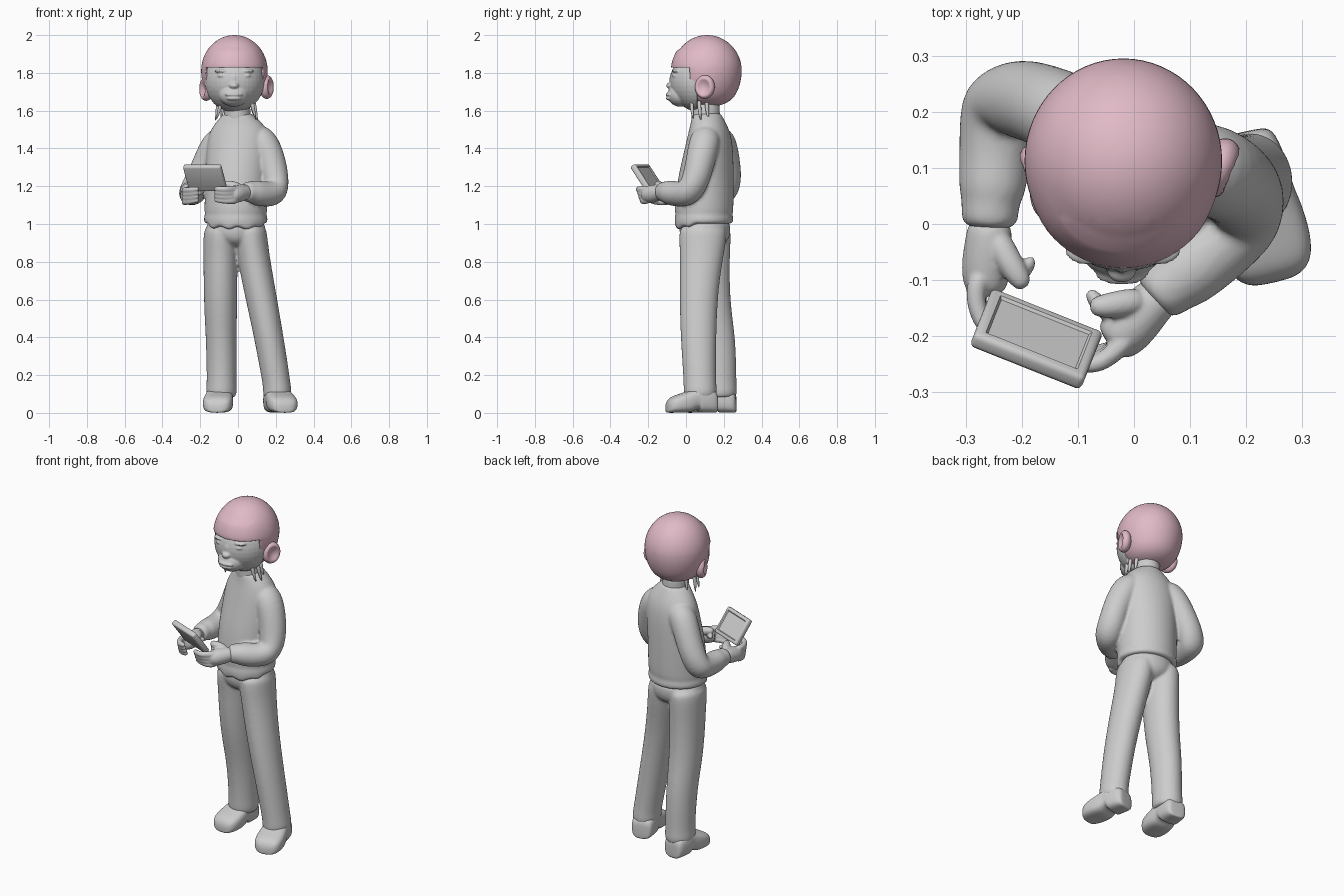
import bpy, bmesh, math
from mathutils import Vector, Matrix

if "Cube" in bpy.data.objects:
    bpy.data.objects.remove(bpy.data.objects["Cube"])


def material(name, rgb):
    m = bpy.data.materials.new(name)
    m.diffuse_color = (*rgb, 1)
    m.use_nodes = True
    m.node_tree.nodes["Principled BSDF"].inputs["Base Color"].default_value = m.diffuse_color
    return m


GREY = material("light_grey", (0.61, 0.61, 0.61))
PINK = material("soft_pink", (0.75, 0.49, 0.565))


def from_bm(name, bm, mat=GREY, subsurf=0):
    bmesh.ops.recalc_face_normals(bm, faces=bm.faces[:])
    mesh = bpy.data.meshes.new(name)
    bm.to_mesh(mesh)
    bm.free()
    mesh.materials.append(mat)
    for p in mesh.polygons:
        p.use_smooth = True
    ob = bpy.data.objects.new(name, mesh)
    bpy.context.collection.objects.link(ob)
    if subsurf:
        mod = ob.modifiers.new("smooth", "SUBSURF")
        mod.levels = mod.render_levels = subsurf
    return ob


def merge(name, parts, voxel, rounds):
    """Fuse overlapping parts into one soft skin."""
    dg = bpy.context.evaluated_depsgraph_get()
    bm = bmesh.new()
    for ob in parts:
        bm.from_mesh(bpy.data.meshes.new_from_object(ob.evaluated_get(dg)))
    for ob in parts:
        bpy.data.objects.remove(ob)
    ob = from_bm(name, bm)
    mod = ob.modifiers.new("fuse", "REMESH")
    mod.mode, mod.voxel_size, mod.use_smooth_shade = "VOXEL", voxel, True
    mod = ob.modifiers.new("soften", "SMOOTH")
    mod.factor, mod.iterations = .5, rounds


def loft(name, rings, n=16, power=1.0, tweak=None, subsurf=2):
    """Skin rings given as (centre, u axis, v axis), closed at both ends."""
    bm = bmesh.new()
    loops = []
    for c, u, v in rings:
        loop = []
        for i in range(n):
            ca, sa = (math.copysign(abs(f(2 * math.pi * i / n)) ** power, f(2 * math.pi * i / n))
                      for f in (math.cos, math.sin))
            loop.append(bm.verts.new(Vector(c) + Vector(u) * ca + Vector(v) * sa))
        loops.append(loop)
    for a, b in zip(loops, loops[1:]):
        for i in range(n):
            bm.faces.new((a[i], a[(i + 1) % n], b[(i + 1) % n], b[i]))
    bm.faces.new(loops[0])
    bm.faces.new(loops[-1])
    for v in bm.verts if tweak else ():
        tweak(v)
    return from_bm(name, bm, GREY, subsurf)


def stack(name, rows, turn=0, tweak=None, n=16):
    """Horizontal rings: (z, cx, cy, rx, ry)."""
    c, s = math.cos(math.radians(turn)), math.sin(math.radians(turn))
    u, v = Vector((c, s, 0)), Vector((-s, c, 0))
    return loft(name, [((x, y, z), u * a, v * b) for z, x, y, a, b in rows], n, tweak=tweak)


def tube(name, pts, n=12, subsurf=2):
    """Round limb along (x, y, z, radius) points."""
    P = [Vector(p[:3]) for p in pts]
    rings, prev, u = [], None, None
    for i, p in enumerate(P):
        t = (P[min(i + 1, len(P) - 1)] - P[max(i - 1, 0)]).normalized()
        u = prev.rotation_difference(t) @ u if prev else t.orthogonal().normalized()
        prev = t
        rings.append((p, u * pts[i][3], t.cross(u) * pts[i][3]))
    return loft(name, rings, n, subsurf=subsurf)


def ball_bm(c, r, seg=32):
    bm = bmesh.new()
    bmesh.ops.create_uvsphere(bm, u_segments=seg, v_segments=seg // 2, radius=1,
                              matrix=Matrix.Translation(c) @ Matrix.Diagonal((*r, 1)))
    return bm


def ball(c, r):
    return from_bm("lump", ball_bm(c, r, 24))


def bisect(bm, co, no, clear=False):
    bmesh.ops.bisect_plane(bm, geom=bm.verts[:] + bm.edges[:] + bm.faces[:],
                           plane_co=co, plane_no=no, clear_outer=clear)


# ---- sweater: body with a wavy front hem, two sleeves with cuffs
def wavy_hem(v):
    if v.co.z < 1.025 and v.co.y < 0.03:
        v.co.z -= 0.005 + 0.032 * abs(math.sin(32 * v.co.x))


merge("sweater", [stack("body", [
    (1.59, 0, .11, .065, .07), (1.575, 0, .11, .085, .08), (1.54, .005, .118, .122, .09),
    (1.48, .005, .125, .165, .112), (1.38, 0, .12, .168, .13), (1.25, -.01, .105, .167, .147),
    (1.12, -.01, .097, .167, .155), (1.065, -.012, .095, .167, .155),
    (1.05, -.012, .095, .163, .15), (1.03, -.012, .095, .171, .157),
    (1.005, -.012, .095, .168, .154), (1.0, -.012, .095, .15, .135)], -10, wavy_hem, 32),
    tube("left_sleeve", [
        (-.05, .165, 1.475, .065), (-.115, .19, 1.437, .082), (-.165, .215, 1.33, .075),
        (-.215, .226, 1.22, .075), (-.24, .213, 1.165, .078), (-.25, .12, 1.16, .064),
        (-.252, .06, 1.165, .064), (-.256, .04, 1.165, .053), (-.257, .01, 1.165, .054),
        (-.258, -.01, 1.165, .045)]),
    tube("right_sleeve", [
        (.06, .118, 1.48, .068), (.132, .1, 1.447, .088), (.18, .076, 1.33, .08),
        (.2, .046, 1.21, .077), (.192, .005, 1.16, .076), (.14, -.047, 1.157, .07),
        (.09, -.088, 1.167, .068), (.07, -.104, 1.17, .058), (.045, -.122, 1.17, .056),
        (.03, -.135, 1.17, .045)])], .008, 4)

# ---- trousers
merge("trousers", [stack("seat", [
    (1.03, -.012, .1, .15, .13), (.98, -.012, .1, .163, .14), (.93, -.012, .1, .15, .135),
    (.895, -.008, .1, .09, .11), (.875, -.005, .1, .03, .06)]),
    stack("left_leg", [
        (1.0, -.085, .11, .085, .12), (.95, -.092, .11, .094, .132), (.85, -.092, .115, .093, .12),
        (.7, -.093, .12, .091, .113), (.55, -.092, .135, .089, .106), (.4, -.089, .163, .083, .1),
        (.25, -.087, .175, .081, .093), (.15, -.087, .178, .08, .091),
        (.12, -.088, .18, .084, .093), (.085, -.088, .18, .079, .088), (.08, -.088, .18, .06, .07)]),
    stack("right_leg", [
        (1.0, .06, .09, .085, .12), (.95, .066, .09, .09, .13), (.85, .078, .085, .088, .12),
        (.7, .105, .072, .087, .107), (.55, .134, .066, .084, .101), (.4, .163, .066, .08, .096),
        (.25, .189, .07, .078, .09), (.15, .205, .074, .075, .088), (.12, .208, .075, .078, .09),
        (.085, .208, .075, .074, .086), (.08, .208, .075, .06, .07)])], .008, 5)


# ---- shoes with a notch ahead of the heel
def shoe(name, heel, toe):
    h, t = Vector((*heel, 0)), Vector((*toe, 0))
    side = Vector((h.y - t.y, t.x - h.x, 0)).normalized()
    rows = [(0, .04, 0, .08), (.03, .064, 0, .125), (.3, .072, 0, .145), (.35, .072, 0, .145),
            (.38, .072, .02, .14), (.46, .074, .016, .13), (.54, .079, 0, .12),
            (.75, .083, 0, .1), (.9, .074, 0, .085), (.97, .055, 0, .065), (1, .03, 0.005, .04)]
    loft(name, [(h.lerp(t, s) + Vector((0, 0, (b + top) / 2)), side * w,
                 Vector((0, 0, (top - b) / 2))) for s, w, b, top in rows], power=.65)


shoe("left_shoe", (-.09, .267), (-.113, -.005))
shoe("right_shoe", (.188, .163), (.252, -.104))

# ---- neck and loose strands of hair
stack("neck", [(1.5, 0, .105, .08, .08), (1.58, -.003, .105, .07, .075), (1.68, -.01, .1, .075, .08)])
for i, (x, y, z0, lean) in enumerate([
        (-.085, .03, 1.55, -.03), (-.1, .07, 1.54, -.02), (-.075, .11, 1.55, -.015),
        (.07, .03, 1.55, .025), (.08, .07, 1.54, .025), (.07, .11, 1.55, .02)]):
    tube(f"hair_strand_{i}", [(x, y, 1.66, .014), (x + lean * .4, y, 1.61, .013),
                              (x + lean, y + .01, z0, .003)], 6, 1)

# ---- face: features fused softly into the skull front
bm = ball_bm((-.018, .09, 1.757), (.162, .174, .168), 40)
bisect(bm, (0, .06, 0), (0, 1, 0), True)
bmesh.ops.holes_fill(bm, edges=[e for e in bm.edges if e.is_boundary])
lumps = [from_bm("front", bm), ball((-.022, -.03, 1.683), (.08, .068, .062)),
         ball((-.022, -.083, 1.733), (.026, .022, .017)),
         ball((-.021, -.066, 1.765), (.015, .022, .04)),
         ball((-.022, -.088, 1.685), (.048, .021, .011)),
         ball((-.022, -.086, 1.665), (.04, .02, .011))]
for s in (-1, 1):
    x = -.02 + s * .062
    lumps += [ball((x, -.049, 1.785), (.028, .024, .012)),
              ball((x, -.046, 1.81), (.042, .027, .011)),
              ball((x + s * .005, -.013, 1.725), (.05, .036, .035))]
merge("face", lumps, .005, 3)

# ---- snug cap with an opening for the face and a raised front band
C = Vector((-.019, .112, 1.81))
bm = ball_bm(C, (.176, .183, .19), 64)
for v in bm.verts:
    f = 1 + .3 * max(0, (C.z - v.co.z) / .19) ** 3
    v.co.x, v.co.y = C.x + (v.co.x - C.x) * f, C.y + (v.co.y - C.y) * f
    if 1.82 < v.co.z < 1.925 and v.co.y < .06:
        v.co.y -= .009 * min(1, (.06 - v.co.y) / .06)
bisect(bm, (0, 0, 1.828), (0, 0, 1))
bisect(bm, (0, .028, 1.7), (0, 1, .08))
gone = [f for f in bm.faces for m in [f.calc_center_median()]
        if m.z < 1.828 and (m.y - .028) + .08 * (m.z - 1.7) < 0]
bmesh.ops.delete(bm, geom=gone, context="FACES")
mod = from_bm("cap", bm, PINK).modifiers.new("thickness", "SOLIDIFY")
mod.thickness, mod.offset = .008, -1

# ---- ears: dished discs turned slightly forward
for name, s, c in (("left_ear", -1, (-.168, .09, 1.715)), ("right_ear", 1, (.152, .1, 1.725))):
    bm = ball_bm((0, 0, 0), (.036, .055, .063), 32)
    for v in bm.verts:
        q = math.hypot(v.co.y / .055, v.co.z / .063)
        if v.co.x > 0:
            v.co.x -= .03 * max(0, 1 - (q / .75) ** 2)
    bmesh.ops.transform(bm, verts=bm.verts[:], matrix=Matrix.Translation(c) @ Matrix.Rotation(
        math.radians(s * -22), 4, "Z") @ Matrix.Diagonal((s, 1, 1, 1)))
    from_bm(name, bm, PINK)

# ---- handheld tablet, screen tilted up towards the face
u = Vector((.93, -.37, 0)).normalized()
w = Vector((u.y * .095, -u.x * .095, .135)).normalized()
frame = Matrix((u, w, u.cross(w))).transposed().to_4x4()
frame.translation = (-.174, -.205, 1.245)
bm = bmesh.new()
bmesh.ops.create_cube(bm, size=1, matrix=Matrix.Diagonal((.213, .16, .032, 1)))
bmesh.ops.bevel(bm, geom=bm.edges[:], offset=.01, segments=3, affect="EDGES", profile=.5)
bm.normal_update()
screen = max((f for f in bm.faces if f.normal.z < -.99), key=lambda f: f.calc_area())
bmesh.ops.inset_region(bm, faces=[screen], thickness=.012, depth=0)
bmesh.ops.inset_region(bm, faces=[screen], thickness=.006, depth=-.005)
bmesh.ops.transform(bm, matrix=frame, verts=bm.verts[:])
tablet = from_bm("tablet", bm)
bpy.context.view_layer.objects.active = tablet
tablet.select_set(True)
bpy.ops.object.shade_smooth_by_angle(angle=math.radians(35))

# ---- hands: palm, thumb, fingertip and curled fingers
left = [tube("palm", [(-.257, .01, 1.163, .038), (-.258, -.02, 1.16, .043),
                      (-.262, -.065, 1.15, .047), (-.265, -.1, 1.145, .044),
                      (-.265, -.13, 1.145, .032)]),
        tube("thumb", [(-.25, -.015, 1.172, .026), (-.228, -.06, 1.185, .026),
                       (-.205, -.095, 1.19, .022), (-.193, -.115, 1.192, .013)]),
        tube("tip", [(-.22, -.095, 1.16, .018), (-.195, -.085, 1.172, .016), (-.178, -.058, 1.178, .01)])]
right = [tube("palm", [(.06, -.115, 1.17, .038), (.03, -.142, 1.168, .044),
                       (-.003, -.178, 1.16, .05), (-.028, -.203, 1.155, .047),
                       (-.045, -.216, 1.155, .034)]),
         tube("thumb", [(.02, -.135, 1.185, .026), (-.025, -.143, 1.203, .026),
                        (-.06, -.147, 1.21, .022), (-.08, -.148, 1.21, .013)]),
         tube("tip", [(-.04, -.165, 1.175, .02), (-.068, -.138, 1.182, .016), (-.082, -.117, 1.187, .01)])]
for i in range(4):
    z, k = 1.117 + .02 * i, .008 * i
    left.append(tube("finger", [(-.272, -.085, z, .02), (-.287, -.125, z, .02), (-.27, -.162 - k, z, .018),
                                (-.225, -.186 - k, z + .008, .016), (-.205, -.19 - k, z + .01, .009)], 8))
    right.append(tube("finger", [(-.005, -.195, z + .008, .021), (-.03, -.226, z + .006, .02),
                                 (-.07, -.232 - k, z + .006, .018), (-.11, -.222 - k, z + .01, .015),
                                 (-.128, -.216 - k, z + .01, .009)], 8))
merge("left_hand", left, .005, 3)
merge("right_hand", right, .005, 3)
